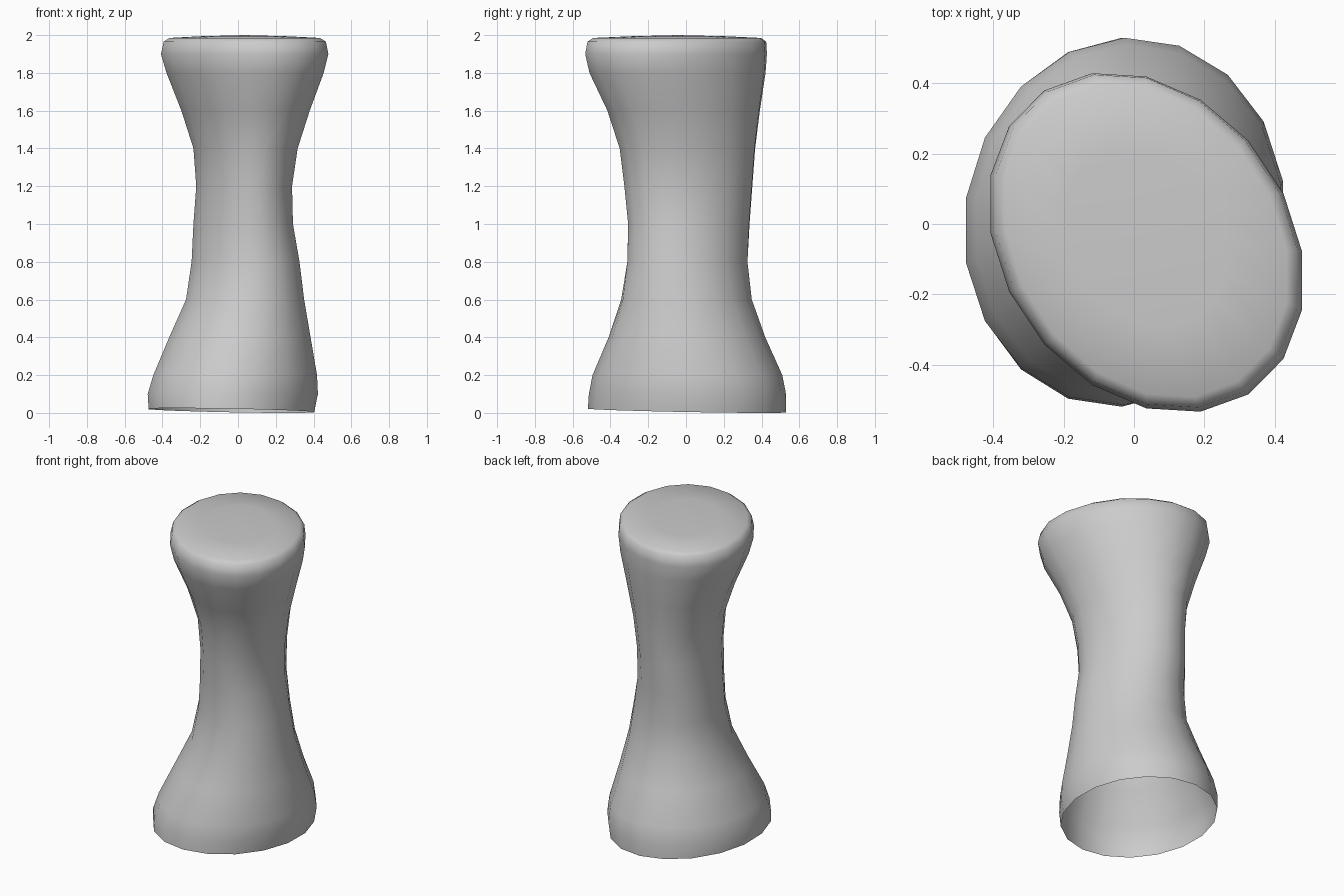
import bpy, bmesh
from math import sin, cos, tau

if "Cube" in bpy.data.objects:
    bpy.data.objects.remove(bpy.data.objects["Cube"])

SIDES = 18

# Cross-sections: height, x range, y range, skew of the oval
SECTIONS = [
    (0.012, -0.48, 0.41, -0.52, 0.53, 0.05),
    (0.10, -0.485, 0.43, -0.515, 0.53, 0.05),
    (0.20, -0.455, 0.425, -0.495, 0.51, 0.03),
    (0.40, -0.37, 0.39, -0.41, 0.42, -0.03),
    (0.60, -0.28, 0.355, -0.345, 0.35, -0.10),
    (0.80, -0.25, 0.33, -0.315, 0.33, -0.17),
    (1.00, -0.24, 0.295, -0.31, 0.34, -0.20),
    (1.20, -0.225, 0.29, -0.33, 0.355, -0.20),
    (1.40, -0.24, 0.32, -0.355, 0.37, -0.20),
    (1.60, -0.305, 0.385, -0.42, 0.395, -0.21),
    (1.80, -0.385, 0.46, -0.515, 0.425, -0.22),
    (1.90, -0.415, 0.485, -0.537, 0.432, -0.23),
    (1.965, -0.40, 0.472, -0.525, 0.428, -0.23),
    (1.985, -0.37, 0.44, -0.495, 0.40, -0.23),
    (1.994, -0.20, 0.26, -0.29, 0.21, -0.23),
]


def ring(bm, z, x0, x1, y0, y1, skew, tilt=0.0):
    verts = []
    for i in range(SIDES):
        a = tau * (i + 0.5) / SIDES
        x = (x0 + x1) / 2 + (x1 - x0) / 2 * cos(a)
        y = (y0 + y1) / 2 + (y1 - y0) / 2 * sin(a + skew)
        verts.append(bm.verts.new((x, y, max(0, z - tilt * (x + y)))))
    return verts


# Lofted body: open underneath, softly domed on top
bm = bmesh.new()
rings = [ring(bm, *s, tilt=0.018 if k == 0 else 0) for k, s in enumerate(SECTIONS)]
for low, high in zip(rings, rings[1:]):
    for i in range(SIDES):
        j = (i + 1) % SIDES
        bm.faces.new((low[i], low[j], high[j], high[i]))
crown = bm.verts.new((0.035, -0.045, 2.0))
for i in range(SIDES):
    bm.faces.new((rings[-1][i], rings[-1][(i + 1) % SIDES], crown))
for face in bm.faces:
    face.smooth = True
mesh = bpy.data.meshes.new("waisted_body")
bm.to_mesh(mesh)
bm.free()
body = bpy.data.objects.new("waisted_body", mesh)
bpy.context.collection.objects.link(body)

# Single plain grey material
grey = bpy.data.materials.new("light_grey")
grey.use_nodes = True
colour = (0.6, 0.6, 0.6, 1)
grey.diffuse_color = colour
grey.node_tree.nodes["Principled BSDF"].inputs["Base Color"].default_value = colour
mesh.materials.append(grey)
